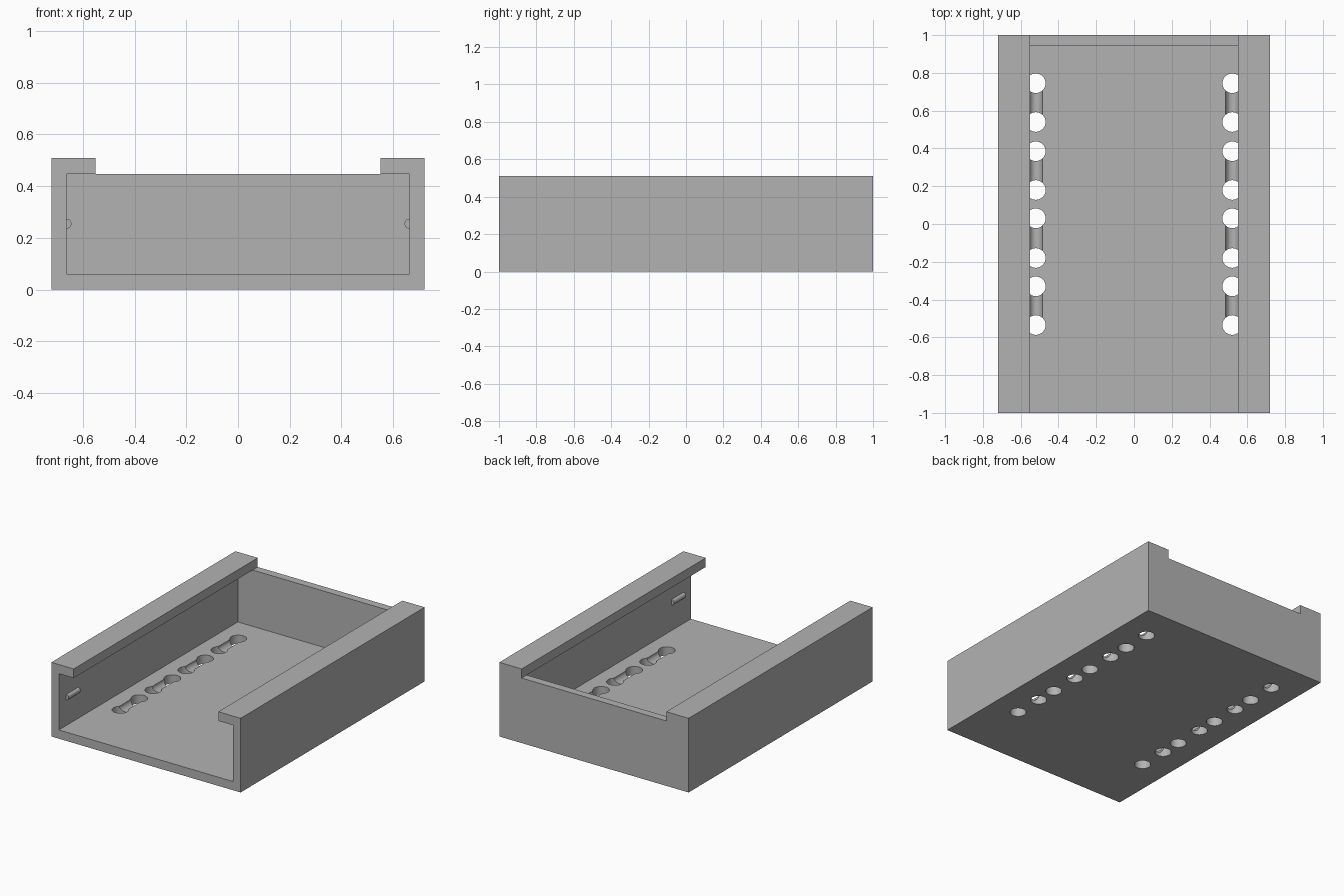
import bpy, bmesh, math
from mathutils import Matrix, Vector

cube = bpy.data.objects.get("Cube")
if cube:
    bpy.data.objects.remove(cube, do_unlink=True)

grey = bpy.data.materials.new("plain grey")
grey.use_nodes = True
colour = (0.45, 0.45, 0.45, 1)
grey.diffuse_color = colour
grey.node_tree.nodes["Principled BSDF"].inputs["Base Color"].default_value = colour

# Main dimensions
HALF_W, HALF_L, HEIGHT = 0.72, 1.0, 0.51
INNER_W, FLOOR, LIP_Z, LIP_X, BACK_Y = 0.663, 0.06, 0.447, 0.55, 0.945
HOLE_X, HOLE_R, GROOVE_R = 0.52, 0.052, 0.035
PAIRS = [(0.745, 0.54), (0.385, 0.18), (0.03, -0.18), (-0.33, -0.535)]


def finish(name, bm):
    bmesh.ops.recalc_face_normals(bm, faces=bm.faces)
    mesh = bpy.data.meshes.new(name)
    bm.to_mesh(mesh)
    bm.free()
    mesh.materials.append(grey)
    obj = bpy.data.objects.new(name, mesh)
    bpy.context.collection.objects.link(obj)
    return obj


def extrude_profile(name, points, y0, y1):
    """Extrude an x-z outline along y."""
    bm = bmesh.new()
    face = bm.faces.new([bm.verts.new((x, y0, z)) for x, z in points])
    new = bmesh.ops.extrude_face_region(bm, geom=[face])["geom"]
    verts = [v for v in new if isinstance(v, bmesh.types.BMVert)]
    bmesh.ops.translate(bm, verts=verts, vec=(0, y1 - y0, 0))
    return finish(name, bm)


def rect(half, z0, z1):
    return [(-half, z0), (half, z0), (half, z1), (-half, z1)]


def add_rod(bm, start, end, radius, segments=32):
    start, end = Vector(start), Vector(end)
    axis = end - start
    turn = axis.to_track_quat('Z', 'Y').to_matrix().to_4x4()
    bmesh.ops.create_cone(bm, cap_ends=True, segments=segments, radius1=radius,
                          radius2=radius, depth=axis.length,
                          matrix=Matrix.Translation((start + end) / 2) @ turn)


def cut(target, cutter):
    cutter.hide_render = True
    mod = target.modifiers.new(cutter.name, 'BOOLEAN')
    mod.operation, mod.solver, mod.object = 'DIFFERENCE', 'EXACT', cutter
    bpy.context.view_layer.objects.active = target
    bpy.ops.object.modifier_apply(modifier=mod.name)
    bpy.data.objects.remove(cutter, do_unlink=True)


# Tray block, hollowed with a T-shaped channel that leaves the back wall
tray = extrude_profile("tray_body", rect(HALF_W, 0, HEIGHT), -HALF_L, HALF_L)
half_t = [(INNER_W, FLOOR), (INNER_W, LIP_Z), (LIP_X, LIP_Z), (LIP_X, 0.7)]
channel = half_t + [(-x, z) for x, z in reversed(half_t)]
cut(tray, extrude_profile("channel_cutter", channel, -1.2, BACK_Y))
# Lowered top of the back wall between the lips
cut(tray, extrude_profile("back_notch_cutter", rect(LIP_X, LIP_Z, 0.7), 0.9, 1.2))

# Through holes in the floor
bm = bmesh.new()
for side in (-1, 1):
    for pair in PAIRS:
        for y in pair:
            add_rod(bm, (side * HOLE_X, y, -0.1), (side * HOLE_X, y, 0.2), HOLE_R)
cut(tray, finish("hole_cutter", bm))

# Half-round grooves joining each pair of holes
bm = bmesh.new()
for side in (-1, 1):
    for back, front in PAIRS:
        add_rod(bm, (side * HOLE_X, front, FLOOR), (side * HOLE_X, back, FLOOR), GROOVE_R)
cut(tray, finish("groove_cutter", bm))

# Small retaining ridges inside the side walls near the front
ridges = []
for side, name in ((1, "left_ridge"), (-1, "right_ridge")):
    bm = bmesh.new()
    add_rod(bm, (side * INNER_W, -0.92, 0.255), (side * INNER_W, -0.79, 0.255), 0.019, 24)
    ridges.append(finish(name, bm))

# Smooth the round surfaces, keep the edges sharp
bpy.ops.object.select_all(action='DESELECT')
for obj in [tray] + ridges:
    obj.select_set(True)
bpy.context.view_layer.objects.active = tray
bpy.ops.object.shade_smooth_by_angle(angle=math.radians(30))
